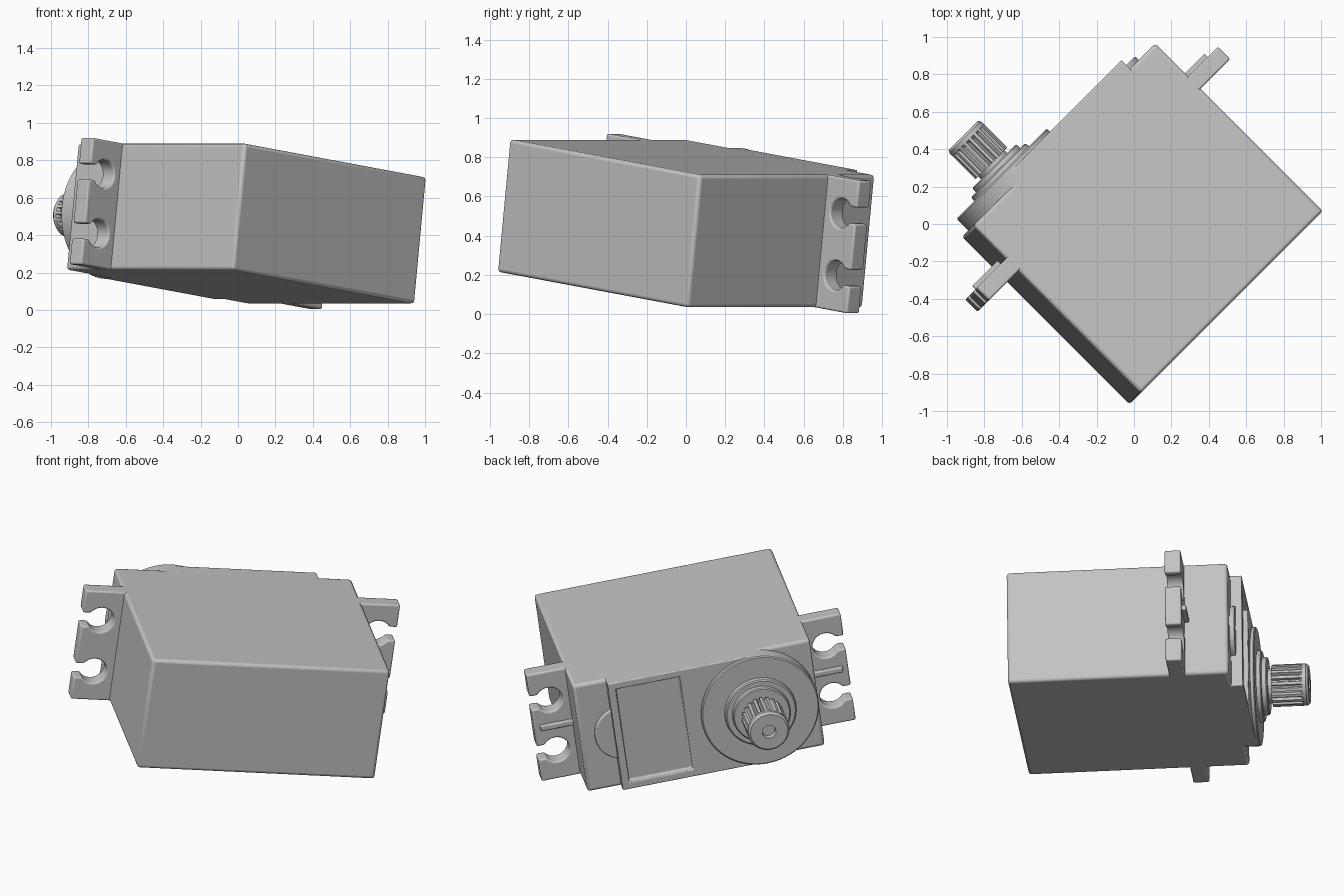
import bpy, bmesh
from math import sin, cos, pi, asin
from mathutils import Matrix, Vector

old = bpy.data.objects.get("Cube")
if old:
    bpy.data.objects.remove(old, do_unlink=True)

grey = bpy.data.materials.new("light_grey_plastic")
grey.use_nodes = True
COLOUR = (0.55, 0.55, 0.55, 1)
grey.diffuse_color = COLOUR
grey.node_tree.nodes["Principled BSDF"].inputs["Base Color"].default_value = COLOUR

# The whole motor lies tilted: local x = length, z = shaft direction
TILT = 0.1314
shaft_dir = Vector((-1, 1, 0)).normalized()
length_dir = Vector((cos(TILT), cos(TILT), -sin(TILT) * 2 ** 0.5)).normalized()
side_dir = shaft_dir.cross(length_dir)
POSE = Matrix((length_dir, side_dir, shaft_dir)).transposed().to_4x4()
POSE.translation = (0.0226, 0.0226, 0.462)

HALF_L, HALF_W = 0.695, 0.341
SHAFT_X = -0.345


def finish(bm, name, bevel=0):
    bmesh.ops.recalc_face_normals(bm, faces=bm.faces)
    bm.transform(POSE)
    mesh = bpy.data.meshes.new(name)
    bm.to_mesh(mesh)
    bm.free()
    mesh.materials.append(grey)
    ob = bpy.data.objects.new(name, mesh)
    bpy.context.collection.objects.link(ob)
    if bevel:
        mod = ob.modifiers.new("soft_edges", "BEVEL")
        mod.width, mod.segments = bevel, 3
        mod.limit_method, mod.angle_limit = "ANGLE", 0.6
    bpy.ops.object.select_all(action="DESELECT")
    ob.select_set(True)
    bpy.context.view_layer.objects.active = ob
    bpy.ops.object.shade_smooth_by_angle(angle=0.6)
    return ob


def arc(cx, cy, r, start, end, n):
    return [(cx + r * cos(start + (end - start) * i / n),
             cy + r * sin(start + (end - start) * i / n)) for i in range(n + 1)]


def prism(outline, z0, z1):
    bm = bmesh.new()
    low = [bm.verts.new((x, y, z0)) for x, y in outline]
    high = [bm.verts.new((x, y, z1)) for x, y in outline]
    bm.faces.new(low)
    bm.faces.new(high)
    for i in range(len(low)):
        j = (i + 1) % len(low)
        bm.faces.new((low[i], low[j], high[j], high[i]))
    return bm, high


def rect(x0, x1, half):
    return [(x0, -half), (x1, -half), (x1, half), (x0, half)]


def lathe(profile, name, n=64):
    bm = bmesh.new()
    verts = [bm.verts.new((r, 0, z)) for r, z in profile]
    edges = [bm.edges.new(p) for p in zip(verts, verts[1:])]
    bmesh.ops.spin(bm, geom=verts + edges, cent=(0, 0, 0), axis=(0, 0, 1),
                   angle=2 * pi, steps=n)
    bmesh.ops.remove_doubles(bm, verts=bm.verts, dist=0.0005)
    bmesh.ops.translate(bm, verts=bm.verts, vec=(SHAFT_X, 0, 0))
    return finish(bm, name)


# Main case
finish(prism(rect(-HALF_L, HALF_L, HALF_W), -0.665, 0.602)[0], "case", 0.018)

# Mounting tabs with two open screw holes each, and a stiffening rib
HOLE_R, SLOT, TAB_END = 0.076, 0.042, 0.92
mouth = asin(SLOT / HOLE_R)
tab = [(0.66, -HALF_W), (TAB_END, -HALF_W)]
for y in (-0.16, 0.16):
    tab.append((TAB_END, y - SLOT))
    tab += arc(0.81, y, HOLE_R, -mouth, mouth - 2 * pi, 20)
    tab.append((TAB_END, y + SLOT))
tab += [(TAB_END, HALF_W), (0.66, HALF_W)]
for side, sign in (("left", 1), ("right", -1)):
    outline = [(x * sign, y * sign) for x, y in tab]
    finish(prism(outline, 0.26, 0.353)[0], side + "_mounting_tab", 0.01)
    rib = [(x * sign, y) for x, y in rect(0.66, 0.885, 0.016)]
    finish(prism(rib, 0.34, 0.378)[0], side + "_tab_rib", 0.006)

# Raised cover with a round end and a sunken label panel
SPLIT = 0.04
cover = [(SPLIT, -HALF_W), (0.5, -HALF_W), (0.5, HALF_W), (SPLIT, HALF_W)]
cover += arc(SHAFT_X, 0, HALF_W, pi / 2, 3 * pi / 2, 32)
bm, top = prism(cover, 0.58, 0.667)
bmesh.ops.connect_verts(bm, verts=[top[0], top[3]])
panel = [f for f in bm.faces if len(f.verts) == 4 and all(v in top[:4] for v in f.verts)]
bmesh.ops.recalc_face_normals(bm, faces=bm.faces)
bmesh.ops.inset_individual(bm, faces=panel, thickness=0.06)
walls = bmesh.ops.inset_individual(bm, faces=panel, thickness=0.006, depth=-0.03)
finish(bm, "raised_cover", 0.006)

# Half-round gear boss beside the cover
finish(prism(arc(0.45, 0, 0.16, 0, 2 * pi, 48)[:-1], 0.59, 0.63)[0], "gear_boss", 0.006)

# Round bearing housing with stepped collars
lathe([(0, 0.6), (0.341, 0.6), (0.341, 0.684), (0.334, 0.69), (0.208, 0.69),
       (0.205, 0.712), (0.198, 0.718), (0.168, 0.718), (0.166, 0.742),
       (0.16, 0.748), (0.1, 0.748), (0.1, 0.775), (0, 0.775)], "bearing_housing")

# Toothed output shaft and its drilled end
TEETH = 20
spline = []
for i in range(TEETH):
    for step, r in ((-0.3, 0.121), (0.15, 0.121), (0.3, 0.104), (0.55, 0.104)):
        a = 2 * pi * (i + step) / TEETH
        spline.append((SHAFT_X + r * cos(a), r * sin(a)))
finish(prism(spline, 0.768, 0.945)[0], "output_spline")
lathe([(0, 0.93), (0.104, 0.93), (0.12, 0.945), (0.12, 0.966), (0.108, 0.98),
       (0.04, 0.98), (0.038, 0.948), (0, 0.948)], "shaft_end")
